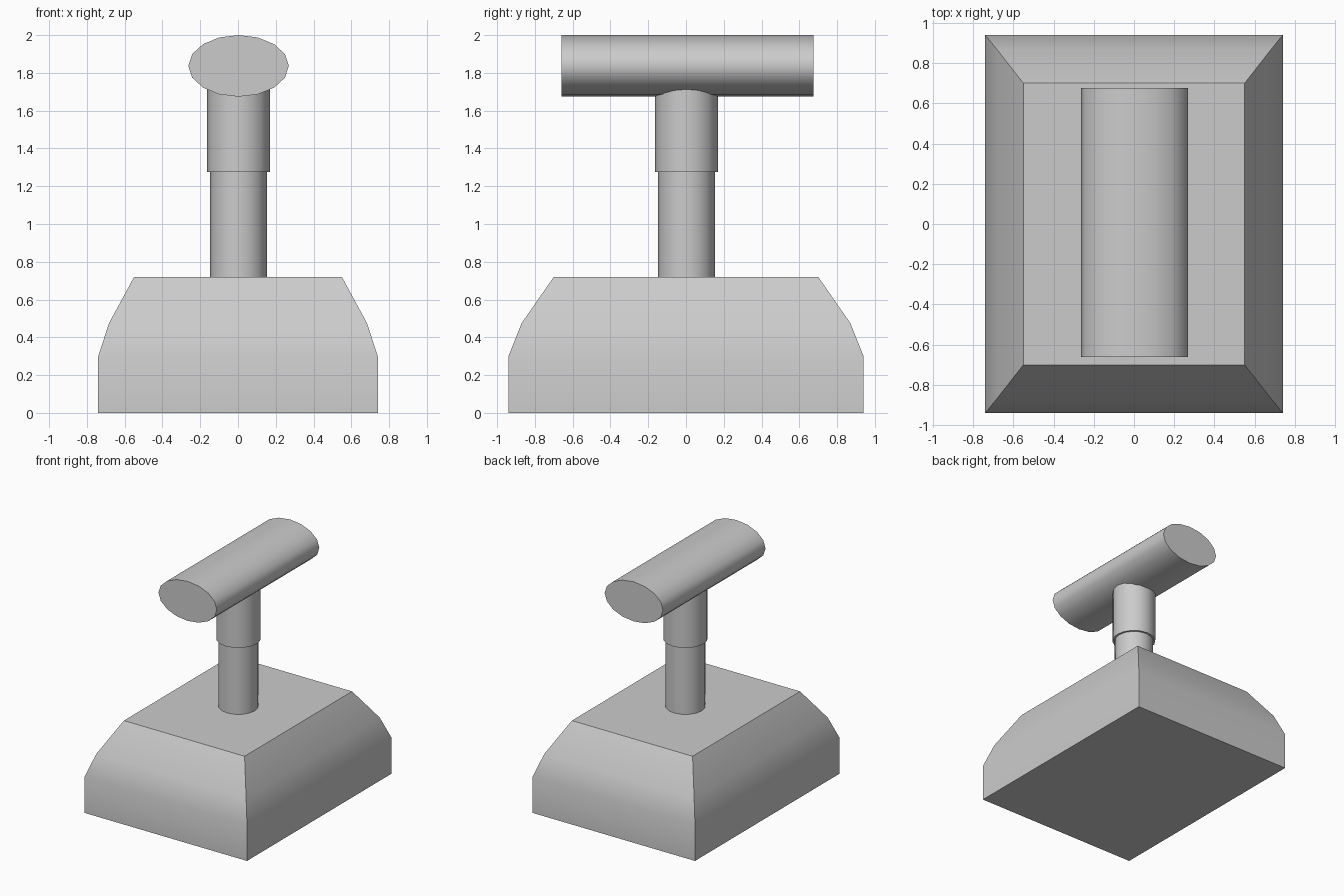
import bpy, bmesh, math

if "Cube" in bpy.data.objects:
    bpy.data.objects.remove(bpy.data.objects["Cube"])

CX, CY = 0.003, 0.005  # slight offset of the turned parts
SIDES = 16


def loft(name, rings):
    """Skin a stack of equal-sized point rings and cap both ends."""
    bm = bmesh.new()
    loops = [[bm.verts.new(p) for p in ring] for ring in rings]
    n = len(loops[0])
    for a, b in zip(loops, loops[1:]):
        for i in range(n):
            j = (i + 1) % n
            bm.faces.new((a[i], a[j], b[j], b[i]))
    bm.faces.new(loops[0][::-1])
    bm.faces.new(loops[-1])
    bmesh.ops.recalc_face_normals(bm, faces=bm.faces)
    mesh = bpy.data.meshes.new(name)
    bm.to_mesh(mesh)
    bm.free()
    obj = bpy.data.objects.new(name, mesh)
    bpy.context.collection.objects.link(obj)
    bpy.ops.object.select_all(action='DESELECT')
    obj.select_set(True)
    bpy.context.view_layer.objects.active = obj
    bpy.ops.object.shade_smooth_by_angle(angle=math.radians(40))
    return obj


def circle():
    return [(math.cos(2 * math.pi * i / SIDES), math.sin(2 * math.pi * i / SIDES))
            for i in range(SIDES)]


def rod(name, radius, z0, z1):
    return loft(name, [[(CX + radius * c, CY * 0.5 + radius * s, z) for c, s in circle()]
                       for z in (z0, z1)])


# Base block with rounded shoulders: half width, half depth, height
levels = [(0.74, 0.94, 0), (0.74, 0.94, 0.30), (0.683, 0.87, 0.475), (0.55, 0.70, 0.72)]
loft("base", [[(-w, -d, z), (w, -d, z), (w, d, z), (-w, d, z)] for w, d, z in levels])

# Stem and wider collar
rod("stem", 0.15, 0.715, 1.28)
rod("collar", 0.166, 1.275, 1.76)

# Oval crossbar grip running front to back
loft("grip", [[(CX + 0.266 * c, y, 1.837 + 0.163 * s) for c, s in circle()]
              for y in (-0.66, 0.675)])
